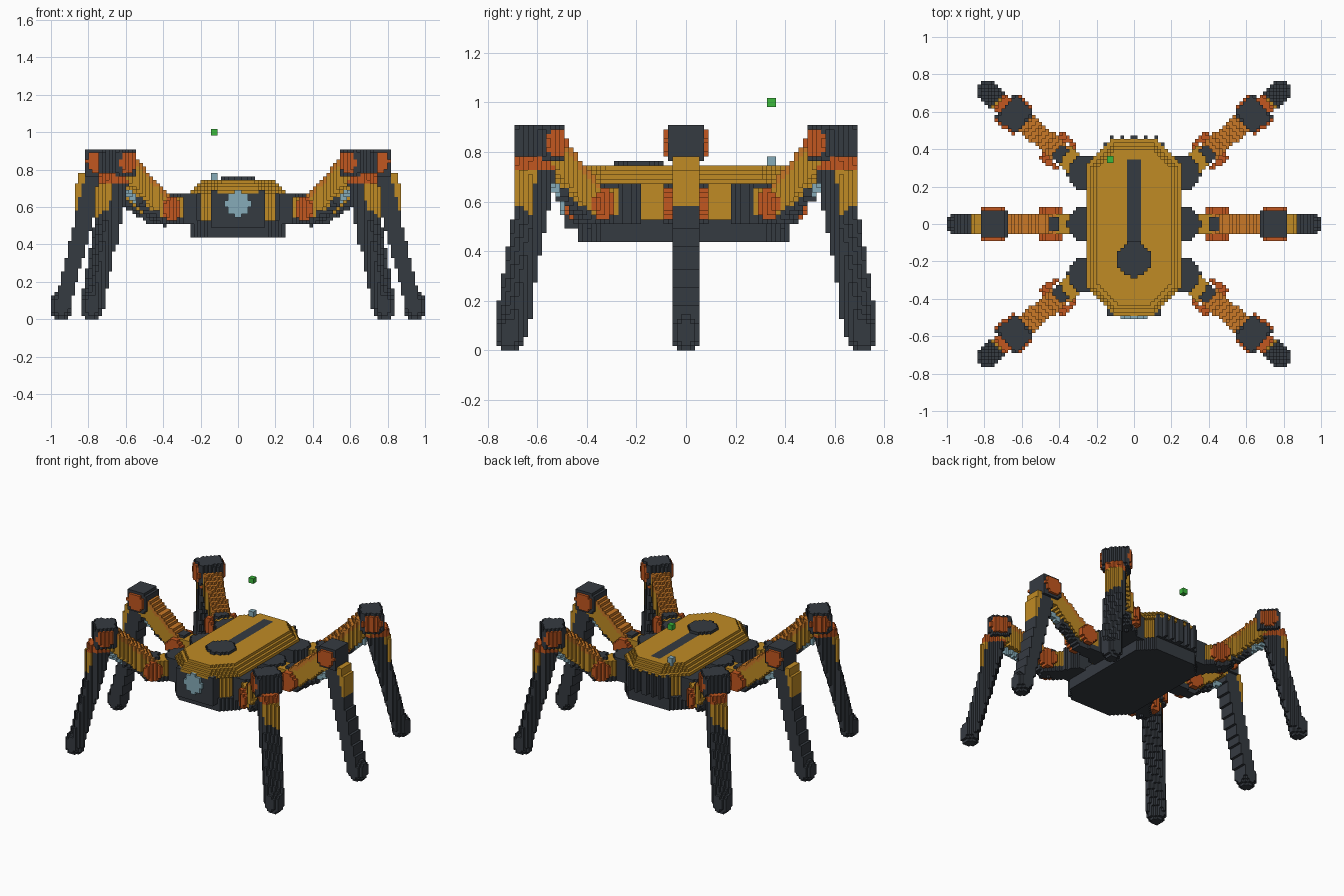
import bpy
from math import hypot, cos, sin, radians, floor
from mathutils import Vector

cube = bpy.data.objects.get("Cube")
if cube:
    bpy.data.objects.remove(cube, do_unlink=True)

H = 2 / 110  # edge of one building block

COLOURS = {
    "charcoal": (0.036, 0.043, 0.053),
    "amber": (0.53, 0.26, 0.018),
    "burnt_orange": (0.54, 0.095, 0.014),
    "light_orange": (0.59, 0.19, 0.02),
    "pale_blue": (0.24, 0.41, 0.48),
    "green": (0.045, 0.48, 0.045),
}
MATERIALS = {}
for name, rgb in COLOURS.items():
    mat = bpy.data.materials.new(name)
    mat.use_nodes = True
    mat.diffuse_color = (*rgb, 1)
    mat.node_tree.nodes["Principled BSDF"].inputs["Base Color"].default_value = (*rgb, 1)
    MATERIALS[name] = mat

cells = {}  # block index -> (part, colour)


def fill(low, high, rule, place):
    """Test every block centre in a box; place(i, j, k, part, colour) stores hits."""
    lo = [floor(v / H) for v in low]
    hi = [floor(v / H) for v in high]
    for i in range(lo[0], hi[0] + 1):
        for j in range(lo[1], hi[1] + 1):
            for k in range(max(lo[2], 0), hi[2] + 1):
                hit = rule((i + .5) * H, (j + .5) * H, (k + .5) * H)
                if hit:
                    place(i, j, k, *hit)


def along(r, z, a, b):
    """Position along the segment a-b (0..1) and signed distance above it."""
    dr, dz = b[0] - a[0], b[1] - a[1]
    size = hypot(dr, dz)
    return ((r - a[0]) * dr + (z - a[1]) * dz) / size ** 2, ((z - a[1]) * dr - (r - a[0]) * dz) / size


JOINT, KNEE, FOOT = (0.185, 0.59), (0.49, 0.84), (0.68, 0.06)


def leg_rule(r, t, z, band):
    t = abs(t)
    joint = hypot(r - JOINT[0], z - JOINT[1])
    knee = hypot(r - KNEE[0], z - KNEE[1])
    # round joint caps and knee housing
    if knee < 0.06 and 0.075 < t < 0.094:
        return "knee", "burnt_orange"
    if joint < 0.06 and 0.06 < t < 0.094:
        return "joint", "burnt_orange"
    if t < 0.08 and max(abs(r - KNEE[0]), abs(z - KNEE[1])) < 0.072 and knee < 0.09:
        return "knee", "charcoal"
    # hip turntable and short inner link
    if hypot(r, t) < 0.095 and 0.5 < z < 0.672:
        return "hip", "charcoal"
    if 0.05 < r < 0.15 and t < 0.058 and 0.5 < z < 0.66:
        return "inner_link", "amber" if z > 0.55 else "charcoal"
    if joint < 0.085 and t < 0.045:
        return "joint", "charcoal"
    # upper leg with a lighter top strip
    s, d = along(r, z, JOINT, KNEE)
    if 0 < s < 1 and t < 0.056 and abs(d) < 0.062:
        return "upper_leg", "light_orange" if d > 0.036 else "amber"
    # piston under the upper leg
    s, d = along(r, z, (0.16, 0.52), (0.46, 0.69))
    if 0 < s < 1 and hypot(d, t) < (0.03 if s < 0.72 else 0.02):
        return "piston", "charcoal" if s < 0.72 else "pale_blue"
    # foot, lower leg and its outer shield
    if hypot(r - FOOT[0] - 0.005, t, max(0, z - 0.09, 0.05 - z)) < 0.055:
        return "foot", "charcoal"
    s, d = along(r, z, KNEE, FOOT)
    if 0 < s < 1 and t < 0.056 and abs(d) < 0.052 - 0.012 * s:
        return "lower_leg", "burnt_orange" if band and z > 0.72 else "charcoal"
    if 0.45 < z < 0.785 and t < 0.056 and 0 <= d < 0.085 and r < 0.61:
        return "leg_shield", "burnt_orange" if band and z > 0.72 else "amber"


def build_legs(hip_y, angle, rows):
    c, s = cos(radians(angle)), sin(radians(angle))

    def rule(x, y, z):
        dx, dy = x - 0.26, y - hip_y
        return leg_rule(dx * c + dy * s, dy * c - dx * s, z, angle != 0)

    def place(i, j, k, part, colour):
        for side, ii in (("left", i), ("right", -1 - i)):
            for row, flip in rows:
                cells[ii, -1 - j if flip else j, k] = (f"{side}_{row}_{part}", colour)

    fill((0.15, -0.1 if angle == 0 else 0.15, 0), (0.999, 0.749 if angle else 0.1, 0.92), rule, place)


build_legs(0, 0, [("middle", False)])
build_legs(0.27, 40, [("back", False), ("front", True)])


def body_rule(x, y, z):
    yc = abs(y + 0.015)
    # raised spine strip and round hatch
    if 0.745 < z < 0.764:
        if hypot(x, y + 0.19) < 0.095:
            return "hatch", "charcoal"
    if 0.727 < z < 0.745 and ((x < 0.037 and -0.28 < y < 0.34) or hypot(x, y + 0.19) < 0.095):
        return "spine_strip", "charcoal"
    # stepped top deck
    inset = max(0, floor((z - 0.672) / H)) * 0.018
    if 0.672 < z < 0.745 and x < 0.246 - inset and yc < 0.475 - inset and x + yc < 0.585 - inset * 1.4:
        return "deck", "amber"
    # front eye and its frame
    if y < -0.49 and hypot(x, z - 0.618) < 0.068:
        return "eye", "pale_blue"
    if -0.491 < y < -0.3 and x < 0.146 and 0.49 < z < 0.70:
        return "face_frame", "charcoal"
    # rear cooling fins
    if 0.4 < y < 0.473 and x < 0.165 and 0.53 < z < 0.69:
        if y < 0.44 or floor(x / H) % 3 < 1:
            return "cooling_fins", "charcoal"
    # chassis and side panels
    if 0.436 < z < 0.535 and x < 0.246 and yc < 0.425 and x + yc < 0.585:
        return "chassis", "charcoal"
    if 0.5 < z < 0.68 and x < 0.2 and yc < 0.42 and x + yc < 0.56:
        return "side_panels", "amber"


def place_body(i, j, k, part, colour):
    for ii in (i, -1 - i):
        cells[ii, j, k] = (part, colour)


fill((0, -0.505, 0.43), (0.26, 0.48, 0.78), body_rule, place_body)

# sensor stub on the deck and the small beacon floating over it
for part, colour, levels in (("sensor", "pale_blue", range(40, 43)), ("beacon", "green", range(54, 56))):
    for k in levels:
        for i in (-8, -7):
            for j in (18, 19):
                cells[i, j, k] = (part, colour)

# the six block faces as (axis, direction)
SIDES = [(axis, sign) for axis in range(3) for sign in (0, 1)]


def build_part(name, blocks):
    verts, faces, tints = {}, [], []
    names = sorted({colour for _, colour in blocks})
    for cell, colour in blocks:
        for axis, sign in SIDES:
            near = list(cell)
            near[axis] += 2 * sign - 1
            if tuple(near) in cells:
                continue
            u, v = (axis + 1) % 3, (axis + 2) % 3
            ring = []
            for du, dv in ((0, 0), (1, 0), (1, 1), (0, 1)):
                corner = list(cell)
                corner[axis] += sign
                corner[u] += du
                corner[v] += dv
                ring.append(verts.setdefault(tuple(corner), len(verts)))
            faces.append(ring if sign else ring[::-1])
            tints.append(names.index(colour))
    if not faces:
        return
    mesh = bpy.data.meshes.new(name)
    mesh.from_pydata([Vector(p) * H for p in verts], [], faces)
    for colour in names:
        mesh.materials.append(MATERIALS[colour])
    mesh.polygons.foreach_set("material_index", tints)
    mesh.update()
    bpy.context.scene.collection.objects.link(bpy.data.objects.new(name, mesh))


parts = {}
for cell, (part, colour) in cells.items():
    parts.setdefault(part, []).append((cell, colour))
for part, blocks in parts.items():
    build_part(part, blocks)
